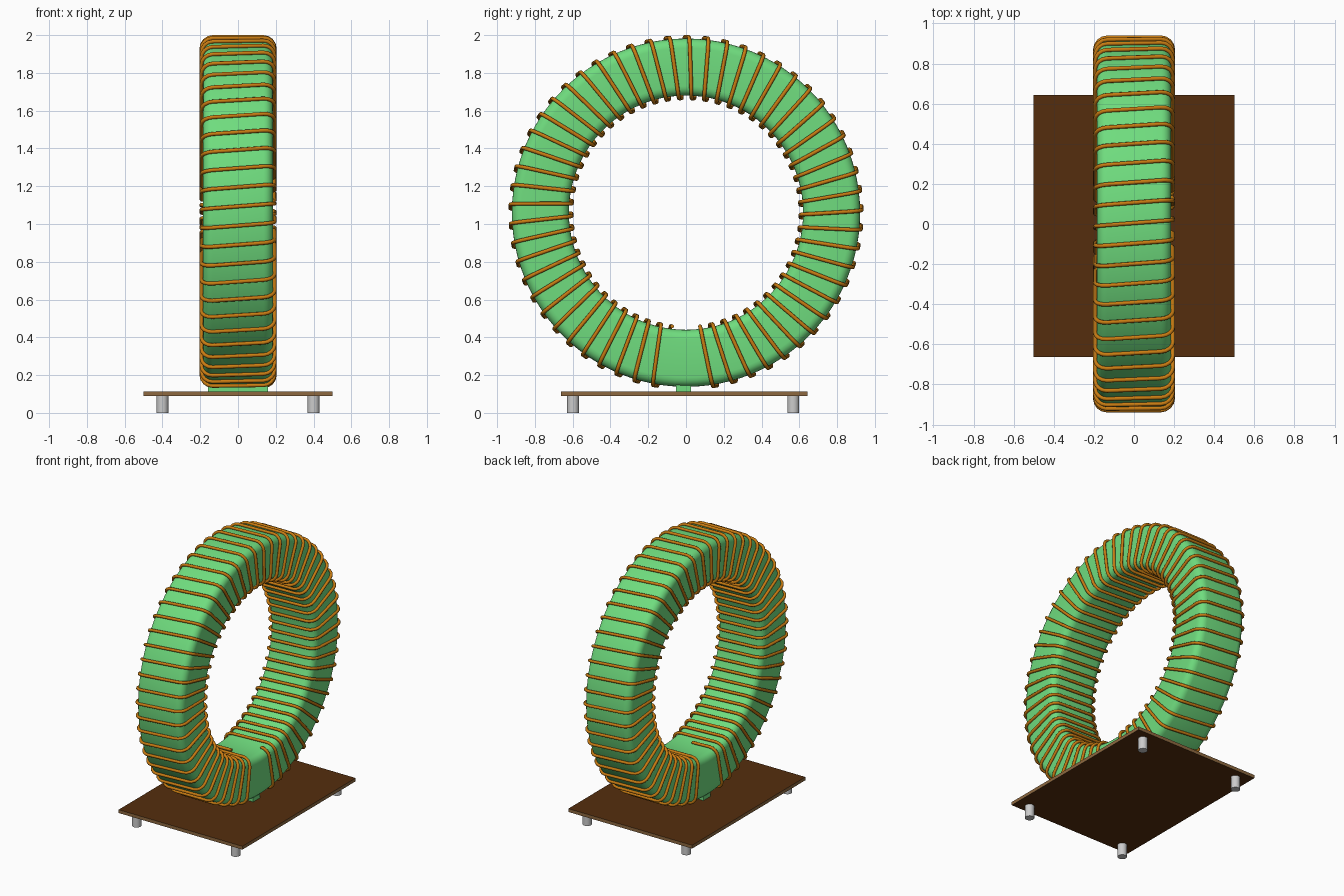
import bpy, bmesh
from math import sin, cos, pi

if "Cube" in bpy.data.objects:
    bpy.data.objects.remove(bpy.data.objects["Cube"])

CZ = 1.06        # height of the ring centre
PITCH = 0.11     # angle advanced per turn of wire
TURNS = 55


def material(name, rgb):
    m = bpy.data.materials.new(name)
    m.diffuse_color = (*rgb, 1)
    m.use_nodes = True
    m.node_tree.nodes["Principled BSDF"].inputs["Base Color"].default_value = m.diffuse_color
    return m


green = material("green_coating", (0.16, 0.72, 0.21))
copper = material("copper", (0.58, 0.20, 0.006))
brown = material("dark_brown", (0.09, 0.027, 0.004))
tan = material("tan_edge", (0.27, 0.14, 0.05))


def rounded_section(half_w, r_in, r_out, rad, steps=5):
    """Rounded rectangle as (x, radius), starting mid inner face, heading to -x."""
    pts = [(0, r_in)]
    corners = [(-1, r_in + rad, -pi / 2), (-1, r_out - rad, -pi),
               (1, r_out - rad, -3 * pi / 2), (1, r_in + rad, -2 * pi)]
    for sx, cr, a0 in corners:
        for i in range(steps + 1):
            a = a0 - i / steps * pi / 2
            pts.append((sx * (half_w - rad) + rad * cos(a), cr + rad * sin(a)))
    return pts


def on_ring(x, r, a):
    """Angle a runs from the top towards +y."""
    return (x, r * sin(a), CZ + r * cos(a))


def mesh_object(name, bm, *mats):
    bmesh.ops.recalc_face_normals(bm, faces=bm.faces)
    me = bpy.data.meshes.new(name)
    bm.to_mesh(me)
    bm.free()
    ob = bpy.data.objects.new(name, me)
    bpy.context.collection.objects.link(ob)
    for m in mats:
        me.materials.append(m)
    return ob


def box(name, size, loc, *mats):
    bm = bmesh.new()
    bmesh.ops.create_cube(bm, size=1)
    bmesh.ops.scale(bm, vec=size, verts=bm.verts)
    bmesh.ops.translate(bm, vec=loc, verts=bm.verts)
    return mesh_object(name, bm, *mats)


# ring core: rounded section swept round the x axis
bm = bmesh.new()
section = rounded_section(0.185, 0.62, 0.922, 0.05)
SEG = 96
rings = [[bm.verts.new(on_ring(x, r, 2 * pi * k / SEG)) for x, r in section]
         for k in range(SEG)]
n = len(section)
for k in range(SEG):
    a, b = rings[k], rings[(k + 1) % SEG]
    for i in range(n):
        j = (i + 1) % n
        bm.faces.new((a[i], a[j], b[j], b[i]))
for f in bm.faces:
    f.smooth = True
mesh_object("ring_core", bm, green)

# wire winding: one helix hugging the core, open at the bottom
path = rounded_section(0.194, 0.606, 0.930, 0.06, 4)
dist = [0]
for p, q in zip(path, path[1:] + path[:1]):
    dist.append(dist[-1] + ((p[0] - q[0]) ** 2 + (p[1] - q[1]) ** 2) ** 0.5)
pts = []
for t in range(TURNS):
    for (x, r), d in zip(path, dist):
        pts.append(on_ring(x, r, 0.005 + PITCH * (t - TURNS / 2 + d / dist[-1])))
cu = bpy.data.curves.new("wire_winding", 'CURVE')
cu.dimensions = '3D'
cu.bevel_depth = 0.0105
cu.bevel_resolution = 2
cu.use_fill_caps = True
sp = cu.splines.new('POLY')
sp.points.add(len(pts) - 1)
for sp_pt, p in zip(sp.points, pts):
    sp_pt.co = (*p, 1)
sp.use_smooth = True
cu.materials.append(copper)
wire = bpy.data.objects.new("wire_winding", cu)
bpy.context.collection.objects.link(wire)

# support pad between core and plate
box("support_pad", (0.32, 0.08, 0.06), (0, -0.013, 0.14), green)

# base plate: dark faces, lighter edges
plate = box("base_plate", (1.0, 1.306, 0.024), (0, -0.01, 0.102), brown, tan)
for p in plate.data.polygons:
    p.material_index = 0 if abs(p.normal.z) > 0.5 else 1

# feet
for sx in (-1, 1):
    for sy in (-1, 1):
        bm = bmesh.new()
        bmesh.ops.create_cone(bm, cap_ends=True, segments=32,
                              radius1=0.031, radius2=0.031, depth=0.092)
        bmesh.ops.translate(bm, vec=(sx * 0.4, -0.015 + sy * 0.583, 0.046), verts=bm.verts)
        for f in bm.faces:
            f.smooth = len(f.verts) == 4
        for e in bm.edges:
            e.smooth = all(len(f.verts) == 4 for f in e.link_faces)
        mesh_object("foot_%s_%s" % ("left" if sx < 0 else "right",
                                    "front" if sy < 0 else "back"), bm)
